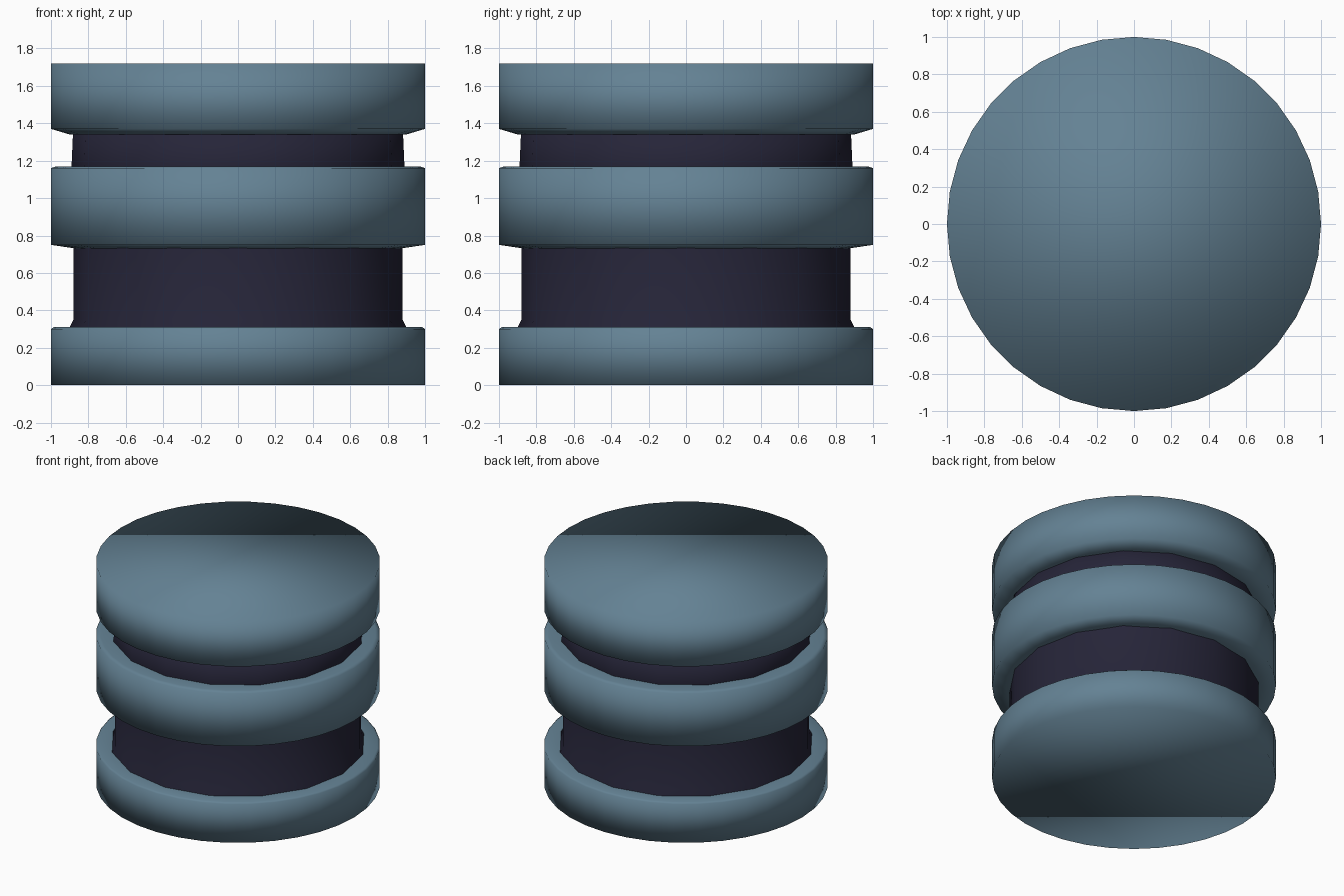
import bpy
import bmesh
from math import cos, sin, tau

cube = bpy.data.objects.get("Cube")
if cube:
    bpy.data.objects.remove(cube, do_unlink=True)


def make_material(name, rgb):
    mat = bpy.data.materials.new(name)
    mat.use_nodes = True
    color = (*rgb, 1.0)
    mat.diffuse_color = color
    mat.node_tree.nodes["Principled BSDF"].inputs["Base Color"].default_value = color
    return mat


def lathe(name, profile, sides, mat):
    """Spin (radius, height) points, listed bottom to top, into a capped solid."""
    bm = bmesh.new()
    rings = [[bm.verts.new((r * cos(tau * i / sides), r * sin(tau * i / sides), z))
              for i in range(sides)] for r, z in profile]
    for low, high in zip(rings, rings[1:]):
        for i in range(sides):
            j = (i + 1) % sides
            bm.faces.new((low[i], low[j], high[j], high[i]))
    bm.faces.new(rings[0][::-1])
    bm.faces.new(rings[-1])
    for face in bm.faces:
        face.smooth = True
    mesh = bpy.data.meshes.new(name)
    bm.to_mesh(mesh)
    bm.free()
    mesh.materials.append(mat)
    obj = bpy.data.objects.new(name, mesh)
    bpy.context.collection.objects.link(obj)
    return obj


steel = make_material("blue grey", (0.127, 0.223, 0.296))
dark = make_material("dark navy", (0.019, 0.018, 0.040))

# Dark inner drum seen in the two grooves
lathe("core", [(0.90, 0.25), (0.90, 0.31), (0.88, 0.35), (0.88, 1.10),
               (0.89, 1.17), (0.88, 1.40)], 16, dark)

# Three wide bands, softly shaded over their rims
lathe("base_band", [(1.0, 0.0), (1.0, 0.30), (0.985, 0.31), (0.86, 0.31)], 36, steel)
lathe("middle_band", [(0.86, 0.73), (0.90, 0.735), (1.0, 0.75),
                      (1.0, 1.16), (0.97, 1.17), (0.86, 1.17)], 36, steel)
lathe("top_band", [(0.86, 1.34), (0.90, 1.34), (1.0, 1.37), (1.0, 1.72)], 36, steel)
